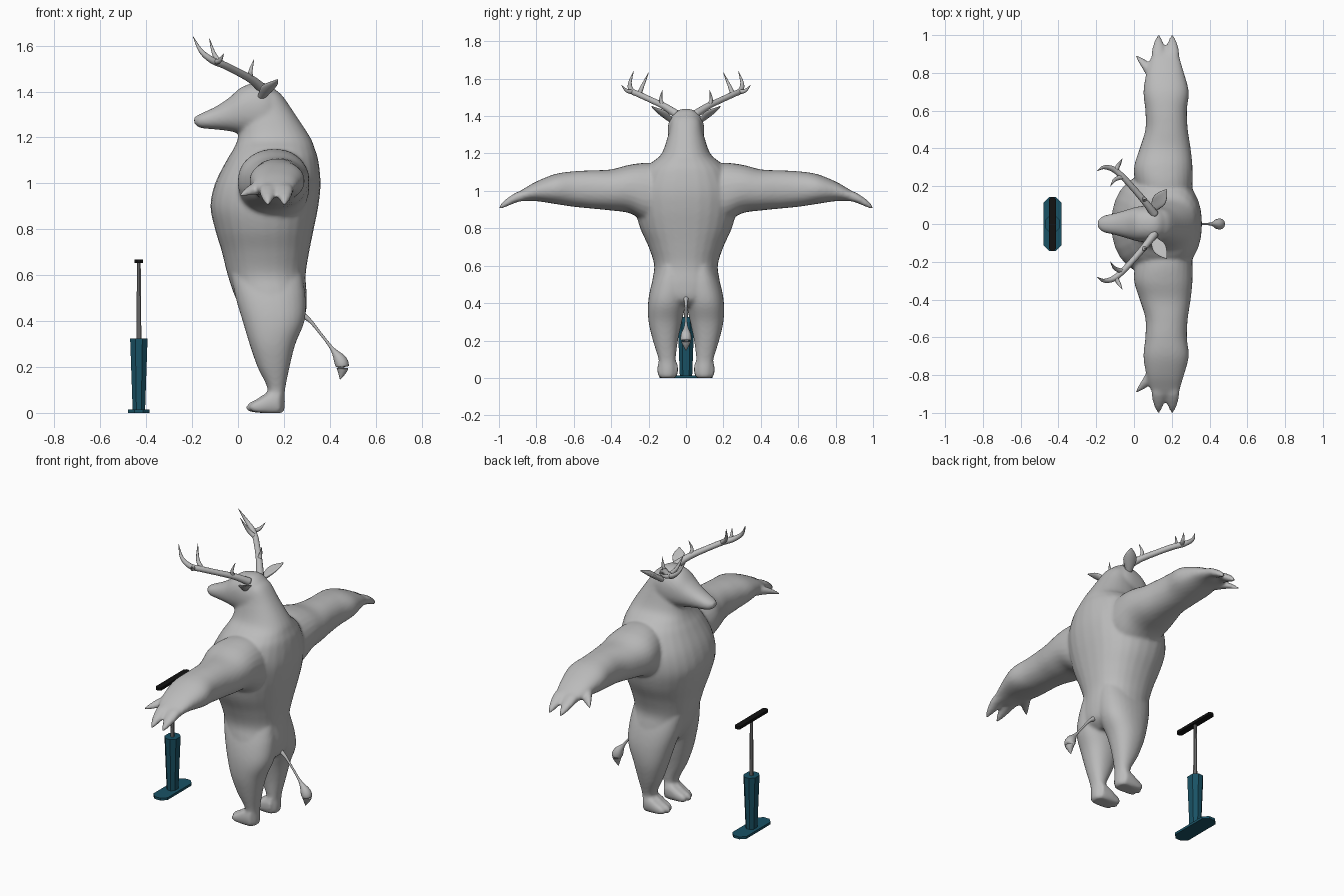
import bpy, bmesh, math
from mathutils import Vector

cube = bpy.data.objects.get("Cube")
if cube:
    bpy.data.objects.remove(cube)


def material(name, color):
    mat = bpy.data.materials.new(name)
    mat.use_nodes = True
    mat.diffuse_color = (*color, 1)
    mat.node_tree.nodes["Principled BSDF"].inputs["Base Color"].default_value = (*color, 1)
    return mat


hide = material("grey hide", (.5, .5, .5))
blue = material("dark teal", (.01, .085, .13))
black = material("black", (.006, .006, .006))
steel = material("steel grey", (.22, .22, .22))


def add_object(name, data, mat):
    obj = bpy.data.objects.new(name, data)
    bpy.context.collection.objects.link(obj)
    data.materials.append(mat)
    return obj


def mesh_object(name, bm, mat, smooth=True):
    bmesh.ops.recalc_face_normals(bm, faces=bm.faces[:])
    for face in bm.faces:
        face.smooth = smooth
    mesh = bpy.data.meshes.new(name)
    bm.to_mesh(mesh)
    bm.free()
    return add_object(name, mesh, mat)


def spline(rows, steps):
    """Catmull-Rom interpolation through rows of numbers."""
    out = []
    for i in range(len(rows) - 1):
        a, b, c, d = (rows[min(max(i + k, 0), len(rows) - 1)] for k in (-1, 0, 1, 2))
        for k in range(steps):
            t = k / steps
            out.append([q + t / 2 * (r - p + t * (2 * p - 5 * q + 4 * r - s + t * (3 * (q - r) + s - p)))
                        for p, q, r, s in zip(a, b, c, d)])
    return out + [rows[-1]]


def loft(bm, axis, rows, side=1, steps=5, sides=28, power=.9):
    """Rows are (position on axis, low and high of the two other axes)."""
    rings = []
    for pos, a0, a1, b0, b1 in spline(rows, steps):
        ring = []
        for k in range(sides):
            ang = 2 * math.pi * k / sides
            ca, sa = math.cos(ang), math.sin(ang)
            a = (a0 + a1) / 2 + (a1 - a0) / 2 * math.copysign(abs(ca) ** power, ca)
            b = (b0 + b1) / 2 + (b1 - b0) / 2 * math.copysign(abs(sa) ** power, sa)
            x, y, z = {"x": (pos, a, b), "y": (a, pos, b), "z": (a, b, pos)}[axis]
            ring.append(bm.verts.new((x, y * side, z)))
        rings.append(ring)
    for low, high in zip(rings, rings[1:]):
        for k in range(sides):
            n = (k + 1) % sides
            bm.faces.new((low[k], low[n], high[n], high[k]))
    bm.faces.new(rings[0])
    bm.faces.new(rings[-1])


body = bmesh.new()
# torso and neck: height, front, back, half width
torso = [(.38, .1, .24, .08), (.42, .04, .29, .14), (.5, -.01, .3, .18), (.6, -.045, .295, .17),
         (.7, -.07, .31, .2), (.8, -.1, .33, .245), (.9, -.12, .35, .27), (1, -.1, .36, .27),
         (1.1, -.05, .35, .23), (1.15, -.02, .335, .185), (1.2, 0, .315, .13),
         (1.3, .02, .25, .095), (1.38, .06, .195, .075), (1.41, .09, .16, .04)]
loft(body, "z", [(z, f, b, -w, w) for z, f, b, w in torso])
# head: distance, half width, underside, top
head = [(-.192, .018, 1.262, 1.288), (-.165, .042, 1.242, 1.303), (-.1, .058, 1.235, 1.333),
        (-.04, .075, 1.228, 1.372), (.02, .092, 1.215, 1.422), (.1, .098, 1.2, 1.44),
        (.15, .085, 1.2, 1.42), (.19, .05, 1.25, 1.37)]
loft(body, "x", [(x, -w, w, lo, hi) for x, w, lo, hi in head])

arm = [(.1, .04, .3, .84, 1.13), (.2, .01, .31, .83, 1.15), (.3, .0, .31, .88, 1.14),
       (.4, .03, .3, .895, 1.115), (.5, .06, .285, .905, 1.11), (.6, .06, .28, .915, 1.105),
       (.7, .05, .29, .93, 1.09), (.8, .065, .265, .945, 1.05), (.87, .085, .245, .945, 1.01),
       (.91, .1, .24, .95, .985)]
thumb = [(.78, .07, .15, .95, 1.02), (.83, .04, .11, .95, 1), (.87, .015, .06, .945, .975),
         (.892, .005, .02, .94, .955)]
finger = [(.84, -.035, .035, .95, 1.01), (.9, -.037, .037, .94, .995), (.95, -.028, .028, .92, .965),
          (.985, -.014, .014, .905, .935), (1, -.005, .005, .9, .912)]
leg = [(0, .1, .195, .055, .14), (.015, .09, .203, .05, .146), (.05, .1, .205, .05, .146),
       (.1, .13, .205, .055, .147), (.2, .085, .225, .043, .177), (.3, .05, .25, .022, .2),
       (.4, .02, .29, .0, .203), (.5, -.01, .295, -.02, .185), (.6, -.03, .28, .0, .15)]
toe = [(.17, -.024, .024, 0, .1), (.12, -.025, .025, 0, .085), (.08, -.022, .022, 0, .06),
       (.05, -.017, .017, .005, .045), (.036, -.007, .007, .012, .03)]
for side in (1, -1):
    loft(body, "y", arm, side)
    loft(body, "y", thumb, side)
    for x in (.13, .203):
        loft(body, "y", [(y, x + a, x + b, lo, hi) for y, a, b, lo, hi in finger], side)
    loft(body, "z", leg, side)
    for y, back in ((.068, .01), (.098, 0), (.128, .015)):
        loft(body, "x", [(x + back, y + a, y + b, lo, hi) for x, a, b, lo, hi in toe], side)
body_obj = mesh_object("body", body, hide)

# fuse the limbs into one soft skin
remesh = body_obj.modifiers.new("fuse", "REMESH")
remesh.mode = "VOXEL"
remesh.voxel_size = .009
remesh.use_smooth_shade = True
soften = body_obj.modifiers.new("soften", "SMOOTH")
soften.factor = .5
soften.iterations = 7


def tube(name, points, side=1):
    """Tapered round tube through (x, y, z, radius) points."""
    bm = bmesh.new()
    rows = spline(points, 6)
    rings = []
    for i, row in enumerate(rows):
        a, b = rows[max(i - 1, 0)], rows[min(i + 1, len(rows) - 1)]
        turn = (Vector(b[:3]) - Vector(a[:3])).to_track_quat("Z", "Y")
        ring = []
        for k in range(12):
            ang = math.tau * k / 12
            p = Vector(row[:3]) + turn @ Vector((math.cos(ang), math.sin(ang), 0)) * max(row[3], .001)
            ring.append(bm.verts.new((p.x, p.y * side, p.z)))
        rings.append(ring)
    for low, high in zip(rings, rings[1:]):
        for k in range(12):
            n = (k + 1) % 12
            bm.faces.new((low[k], low[n], high[n], high[k]))
    bm.faces.new(rings[0])
    bm.faces.new(rings[-1])
    return mesh_object(name, bm, hide)


beam = [(.11, .05, 1.41, .022), (.06, .115, 1.452, .018), (0, .185, 1.485, .016),
        (-.06, .25, 1.515, .016), (-.11, .29, 1.535, .015), (-.16, .3, 1.575, .01), (-.196, .28, 1.64, .001)]
tines = {"outer_tine": [(-.1, .28, 1.53, .013), (-.08, .315, 1.535, .01), (-.062, .345, 1.565, .001)],
         "inner_tine": [(-.06, .25, 1.515, .013), (-.1, .235, 1.555, .01), (-.125, .2, 1.632, .001)],
         "brow_tine": [(.055, .12, 1.45, .013), (.055, .135, 1.49, .009), (.07, .125, 1.54, .001)]}


def ear(name, side):
    bm = bmesh.new()
    shape = [(-.02, .012, .012), (.02, .022, .014), (.07, .036, .012), (.11, .028, .009), (.15, .003, .003)]
    loft(bm, "z", [(z, -w, w, -d, d) for z, w, d in shape], steps=4, sides=16, power=1)
    turn = Vector((.07, .105, .075)).to_track_quat("Z", "Y")
    for v in bm.verts:
        v.co.y += 8 * v.co.x ** 2
        p = turn @ v.co + Vector((.1, .075, 1.375))
        v.co = (p.x, p.y * side, p.z)
    mesh_object(name, bm, hide)


for side, label in ((1, "back_side"), (-1, "front_side")):
    tube("antler_" + label, beam, side)
    for tine, points in tines.items():
        tube(tine + "_" + label, points, side)
    ear("ear_" + label, side)

tube("tail", [(.26, 0, .44, .02), (.31, 0, .405, .009), (.36, 0, .345, .006), (.41, 0, .28, .009),
              (.445, 0, .23, .028), (.455, 0, .195, .026), (.445, 0, .145, .001)])


# hand pump beside the figure
def prism(name, mat, rows, corner, center=-.432):
    """Chamfered rectangular column; rows are (height, half x, half y)."""
    bm = bmesh.new()
    rings = []
    for z, w, d in rows:
        c = corner * w
        outline = [(w, d - c), (w - c, d), (c - w, d), (-w, d - c),
                   (-w, c - d), (c - w, -d), (w - c, -d), (w, c - d)]
        rings.append([bm.verts.new((center + x, y, z)) for x, y in outline])
    for low, high in zip(rings, rings[1:]):
        for k in range(8):
            n = (k + 1) % 8
            bm.faces.new((low[k], low[n], high[n], high[k]))
    bm.faces.new(rings[0])
    bm.faces.new(rings[-1])
    return mesh_object(name, bm, mat, False)


prism("pump_base", blue, [(0, .047, .142), (.014, .047, .142)], .6)
prism("pump_barrel", blue, [(.01, .027, .033), (.325, .038, .045)], .6)
prism("pump_rod", steel, [(.32, .011, .011), (.66, .008, .008)], .58)
prism("pump_handle", black, [(.652, .018, .142), (.668, .018, .142)], .6)
